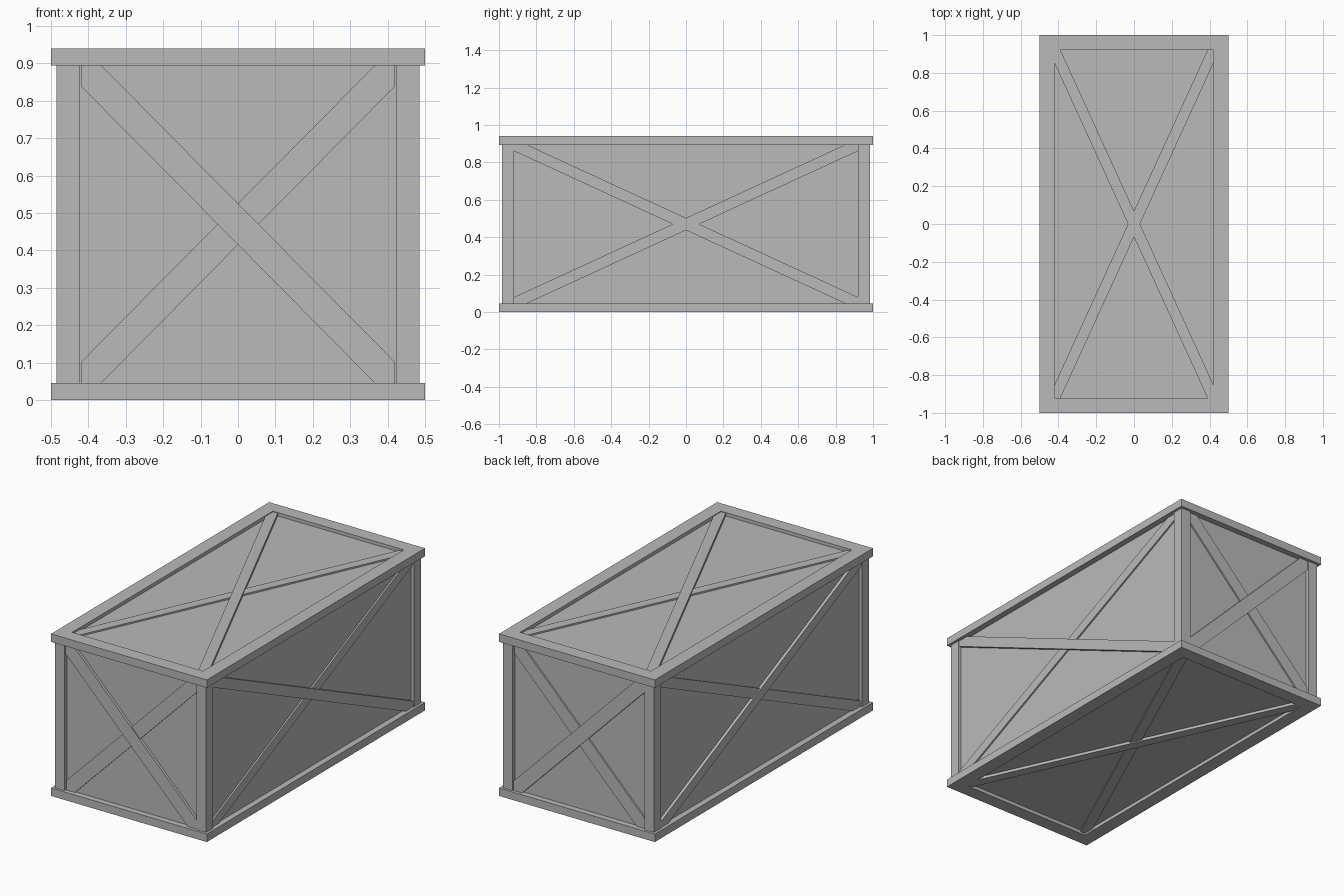
import bpy
import bmesh
from mathutils import Matrix, Vector

cube = bpy.data.objects.get("Cube")
if cube:
    bpy.data.objects.remove(cube, do_unlink=True)

# Overall dimensions
HX, HY, H = 0.5, 1.0, 0.94      # half width, half length, height
RAIL, RAIL_H = 0.08, 0.046      # frame rail width and height
LIP = 0.015                     # frame overhang beyond the posts
RECESS = 0.02                   # panel depth behind posts and rails
MID = H / 2
IX, IY, IZ = HX - RAIL, HY - RAIL, MID - RAIL_H   # half sizes of the openings

grey = bpy.data.materials.new("plain_grey")
grey.use_nodes = True
grey.diffuse_color = (0.49, 0.49, 0.49, 1)
grey.node_tree.nodes["Principled BSDF"].inputs["Base Color"].default_value = grey.diffuse_color


def finish(name, bm):
    bmesh.ops.recalc_face_normals(bm, faces=bm.faces)
    mesh = bpy.data.meshes.new(name)
    bm.to_mesh(mesh)
    bm.free()
    mesh.materials.append(grey)
    obj = bpy.data.objects.new(name, mesh)
    bpy.context.collection.objects.link(obj)
    return obj


def box(name, lo, hi):
    lo, hi = Vector(lo), Vector(hi)
    bm = bmesh.new()
    place = Matrix.Translation((lo + hi) / 2) @ Matrix.Diagonal((*(hi - lo), 1))
    bmesh.ops.create_cube(bm, size=1, matrix=place)
    return finish(name, bm)


def frame(name, z0):
    """Rectangular ring of rails with an open middle."""
    bm = bmesh.new()
    corners = [(-1, -1), (1, -1), (1, 1), (-1, 1)]
    outer = [bm.verts.new((x * HX, y * HY, z0)) for x, y in corners]
    inner = [bm.verts.new((x * IX, y * IY, z0)) for x, y in corners]
    ring = [bm.faces.new((outer[i], outer[i - 3], inner[i - 3], inner[i]))
            for i in range(4)]
    new = bmesh.ops.extrude_face_region(bm, geom=ring)["geom"]
    verts = [v for v in new if isinstance(v, bmesh.types.BMVert)]
    bmesh.ops.translate(bm, verts=verts, vec=(0, 0, RAIL_H))
    return finish(name, bm)


def brace(name, a, b, da, db, flip, origin, u, v, normal, thick):
    """Diagonal board whose ends are trimmed to fit the opening corners."""
    outline = [(-a, b), (-a + da, b), (a, -b + db), (a, -b), (a - da, -b), (-a, b - db)]
    origin, u, v, normal = map(Vector, (origin, u, v, normal))
    bm = bmesh.new()
    face = bm.faces.new([bm.verts.new(origin + u * p * flip + v * q) for p, q in outline])
    new = bmesh.ops.extrude_face_region(bm, geom=[face])["geom"]
    verts = [w for w in new if isinstance(w, bmesh.types.BMVert)]
    bmesh.ops.translate(bm, verts=verts, vec=normal * thick)
    return finish(name, bm)


# Inner body, whose faces are the recessed panels
PX, PY = HX - LIP - RECESS, HY - LIP - RECESS
box("panel_body", (-PX, -PY, RECESS), (PX, PY, H - RECESS))

# Top and bottom frames
frame("bottom_frame", 0)
frame("top_frame", H - RAIL_H)

# Corner posts
for sx, side in ((-1, "right"), (1, "left")):
    for sy, end in ((-1, "front"), (1, "back")):
        xs = sorted((sx * (IX + 0.003), sx * (HX - LIP)))
        ys = sorted((sy * IY, sy * (HY - LIP)))
        box(f"{end}_{side}_post", (xs[0], ys[0], RAIL_H), (xs[1], ys[1], H - RAIL_H))

# Crossed braces on all six panels, one board lying over the other
X, Y, Z = Vector((1, 0, 0)), Vector((0, 1, 0)), Vector((0, 0, 1))
C = Z * MID
panels = [
    ("front", IX, IZ, 0.055, 0.055, X, Z, -Y, PY),
    ("back", IX, IZ, 0.055, 0.055, X, Z, Y, PY),
    ("left", IY, IZ, 0.07, 0.033, Y, Z, X, PX),
    ("right", IY, IZ, 0.07, 0.033, Y, Z, -X, PX),
    ("top", IX, IY, 0.031, 0.07, X, Y, Z, MID - RECESS),
    ("bottom", IX, IY, 0.031, 0.07, X, Y, -Z, MID - RECESS),
]
for name, a, b, da, db, u, v, n, dist in panels:
    for flip, layer, thick in ((1, "upper", 0.016), (-1, "under", 0.009)):
        brace(f"{name}_{layer}_brace", a, b, da, db, flip, C + n * dist, u, v, n, thick)
